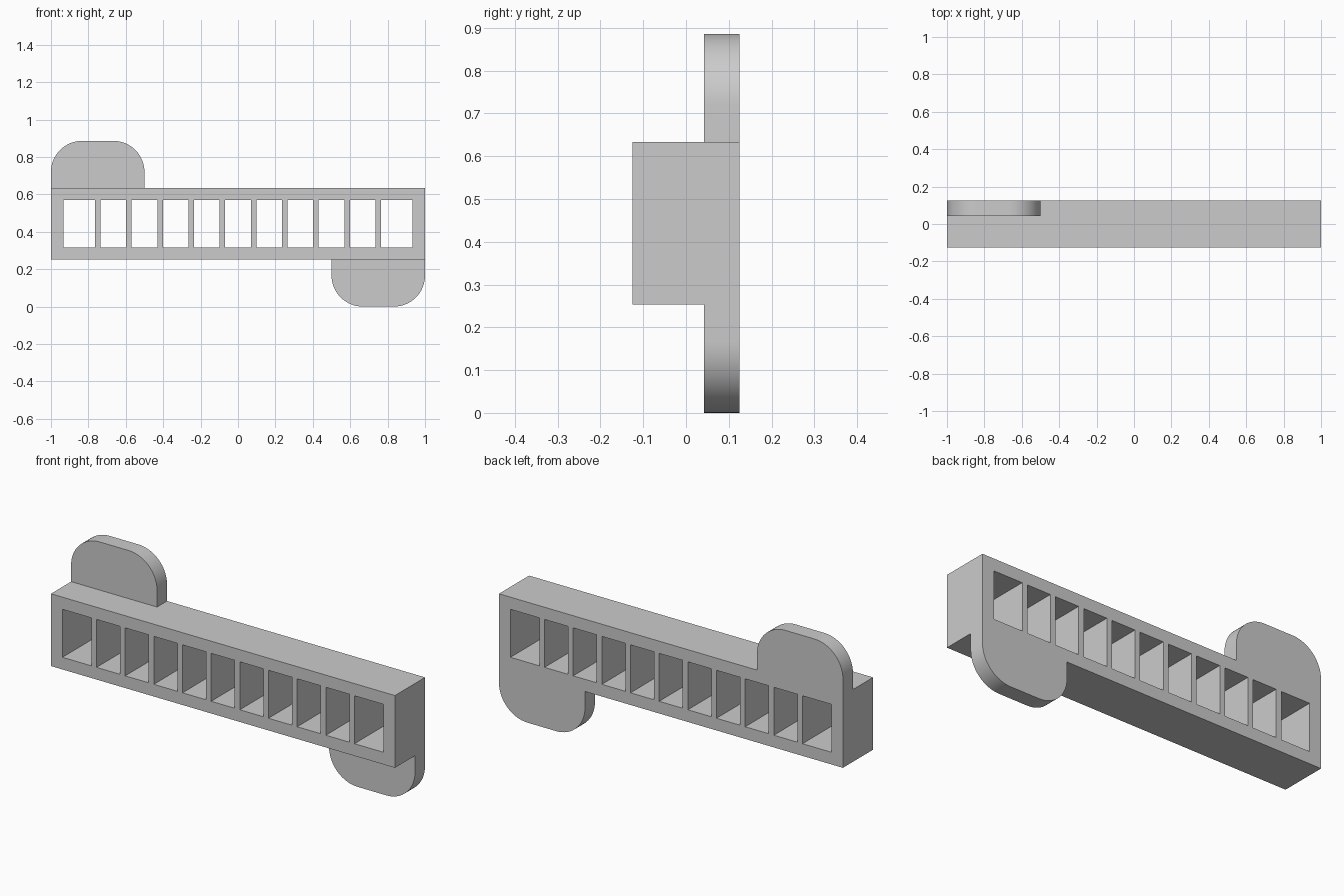
import bpy, bmesh
from math import sin, cos, pi, radians

if "Cube" in bpy.data.objects:
    bpy.data.objects.remove(bpy.data.objects["Cube"], do_unlink=True)

grey = bpy.data.materials.new("light grey")
grey.use_nodes = True
colour = (0.6, 0.6, 0.6, 1)
grey.diffuse_color = colour
grey.node_tree.nodes["Principled BSDF"].inputs["Base Color"].default_value = colour

BACK = 0.125
LOW, HIGH = 0.253, 0.633


def rectangle(x0, x1, z0, z1):
    return [(x0, z0), (x1, z0), (x1, z1), (x0, z1)]


def plate(name, loops, y0, y1):
    """Fill x-z loops (the outline first, then openings) and give them depth."""
    curve = bpy.data.curves.new(name, "CURVE")
    curve.dimensions, curve.fill_mode = "2D", "BOTH"
    curve.extrude = (y1 - y0) / 2
    for loop in loops:
        spline = curve.splines.new("POLY")
        spline.points.add(len(loop) - 1)
        for point, (x, z) in zip(spline.points, loop):
            point.co = (x, z, 0, 1)
        spline.use_cyclic_u = True
    obj = bpy.data.objects.new(name, curve)
    bpy.context.collection.objects.link(obj)
    obj.rotation_euler.x = pi / 2
    obj.location.y = (y0 + y1) / 2
    bpy.ops.object.select_all(action="DESELECT")
    obj.select_set(True)
    bpy.context.view_layer.objects.active = obj
    bpy.ops.object.convert(target="MESH")
    obj = bpy.context.object
    bpy.ops.object.transform_apply(location=True, rotation=True)
    # Weld caps to walls and merge flat triangles
    bm = bmesh.new()
    bm.from_mesh(obj.data)
    bmesh.ops.remove_doubles(bm, verts=bm.verts, dist=0.0001)
    bmesh.ops.recalc_face_normals(bm, faces=bm.faces)
    bm.to_mesh(obj.data)
    bm.free()
    obj.data.materials.clear()
    obj.data.materials.append(grey)
    bpy.ops.object.shade_smooth_by_angle(angle=radians(30))
    return obj


# Long frame: openings left between ten evenly spaced slats
pitch, half_slat, end = 1 / 6, 0.015, 0.933
slats = [(i - 4.5) * pitch for i in range(10)]
starts = [-end] + [x + half_slat for x in slats]
stops = [x - half_slat for x in slats] + [end]
openings = [rectangle(a, b, 0.317, 0.569) for a, b in zip(starts, stops)]
plate("slatted_frame", [rectangle(-1, 1, LOW, HIGH)] + openings, -BACK, BACK)


# Rounded mounting tabs, flush with the back of the frame
def tab(name, x0, x1, base, tip):
    radius, steps = pitch, 16
    up = 1 if tip > base else -1
    outline = [(x0, base), (x1, base)]
    for centre, first in ((x1 - radius, 0), (x0 + radius, pi / 2)):
        for i in range(steps + 1):
            a = first + i * pi / 2 / steps
            outline.append((centre + radius * cos(a), tip + up * radius * (sin(a) - 1)))
    plate(name, [outline], 0.042, BACK)


tab("upper_right_tab", -1, -0.5, HIGH, 0.886)
tab("lower_left_tab", 0.5, 1, LOW, 0)
